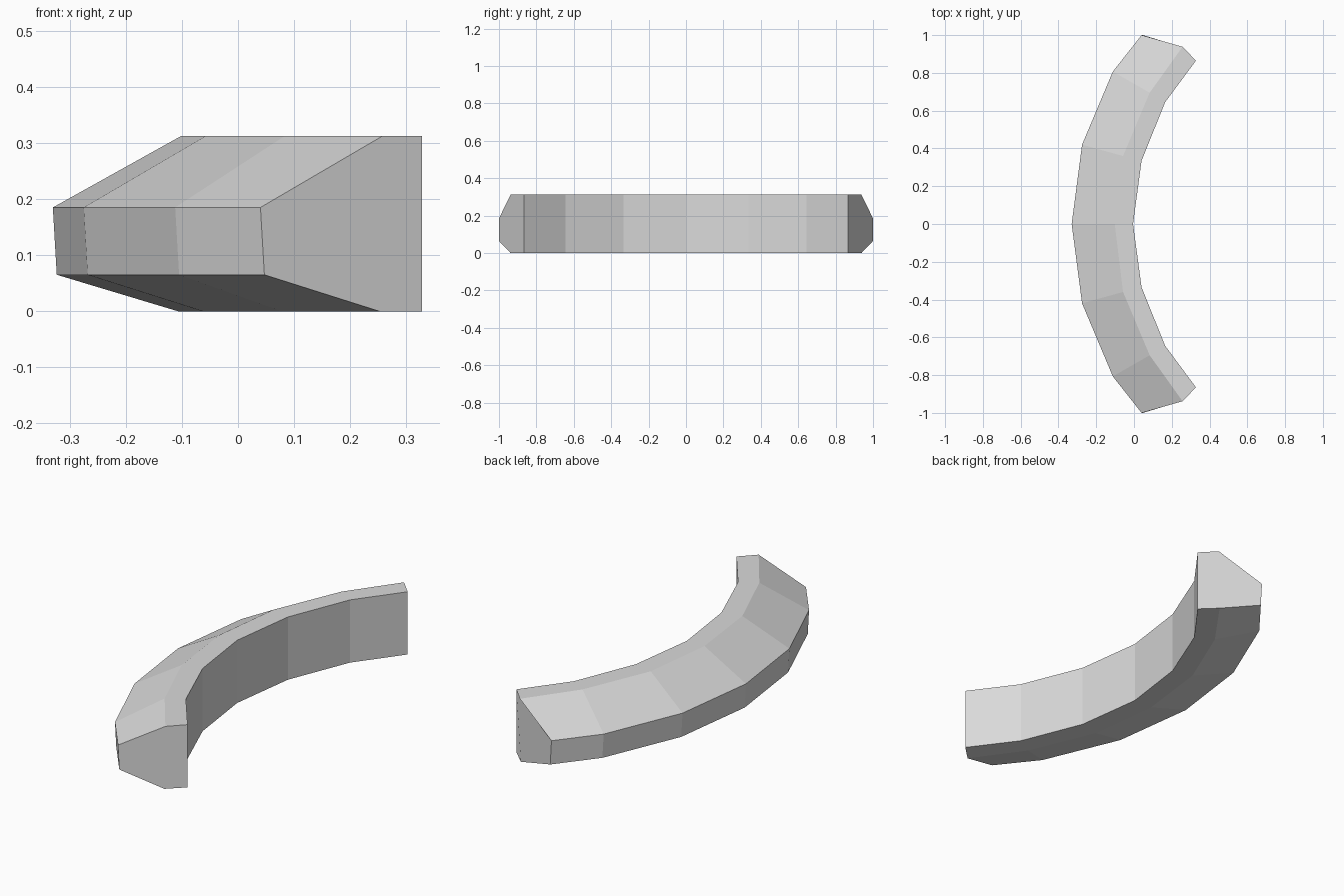
import bpy
import bmesh

cube = bpy.data.objects.get("Cube")
if cube:
    bpy.data.objects.remove(cube, do_unlink=True)

# One flat light grey
grey = bpy.data.materials.new("light_grey")
grey.use_nodes = True
colour = (0.7, 0.7, 0.7, 1)
grey.diffuse_color = colour
grey.node_tree.nodes["Principled BSDF"].inputs["Base Color"].default_value = colour

# Plan positions from the middle to one end: inner wall, ridge, outer wall
stations = [
    ((-0.005, 0), (-0.102, 0), (-0.33, 0)),
    ((0.04, 0.335), (-0.058, 0.36), (-0.275, 0.42)),
    ((0.165, 0.645), (0.083, 0.695), (-0.112, 0.807)),
    ((0.328, 0.865), (0.257, 0.938), (0.04, 1.0)),
]
TOP, RIM_TOP, RIM_LOW = 0.312, 0.185, 0.065


def section(bm, station, side):
    """Six-sided cross-section of the curved bar."""
    (ix, iy), (rx, ry), (ox, oy) = station
    points = [
        (ix, iy, 0), (ix, iy, TOP), (rx, ry, TOP),
        (ox, oy, RIM_TOP), (ox + 0.007, oy, RIM_LOW), (rx - 0.005, ry, 0),
    ]
    return [bm.verts.new((x, y * side, z)) for x, y, z in points]


# Loft the sections along the arc and close both ends
bm = bmesh.new()
rings = [section(bm, s, -1) for s in reversed(stations[1:])]
rings += [section(bm, s, 1) for s in stations]
for a, b in zip(rings, rings[1:]):
    for i in range(6):
        j = (i + 1) % 6
        bm.faces.new((a[i], a[j], b[j], b[i]))
bm.faces.new(rings[0])
bm.faces.new(rings[-1])
bmesh.ops.recalc_face_normals(bm, faces=bm.faces)

mesh = bpy.data.meshes.new("curved_bar")
bm.to_mesh(mesh)
bm.free()
mesh.materials.append(grey)
bar = bpy.data.objects.new("curved_bar", mesh)
bpy.context.collection.objects.link(bar)
